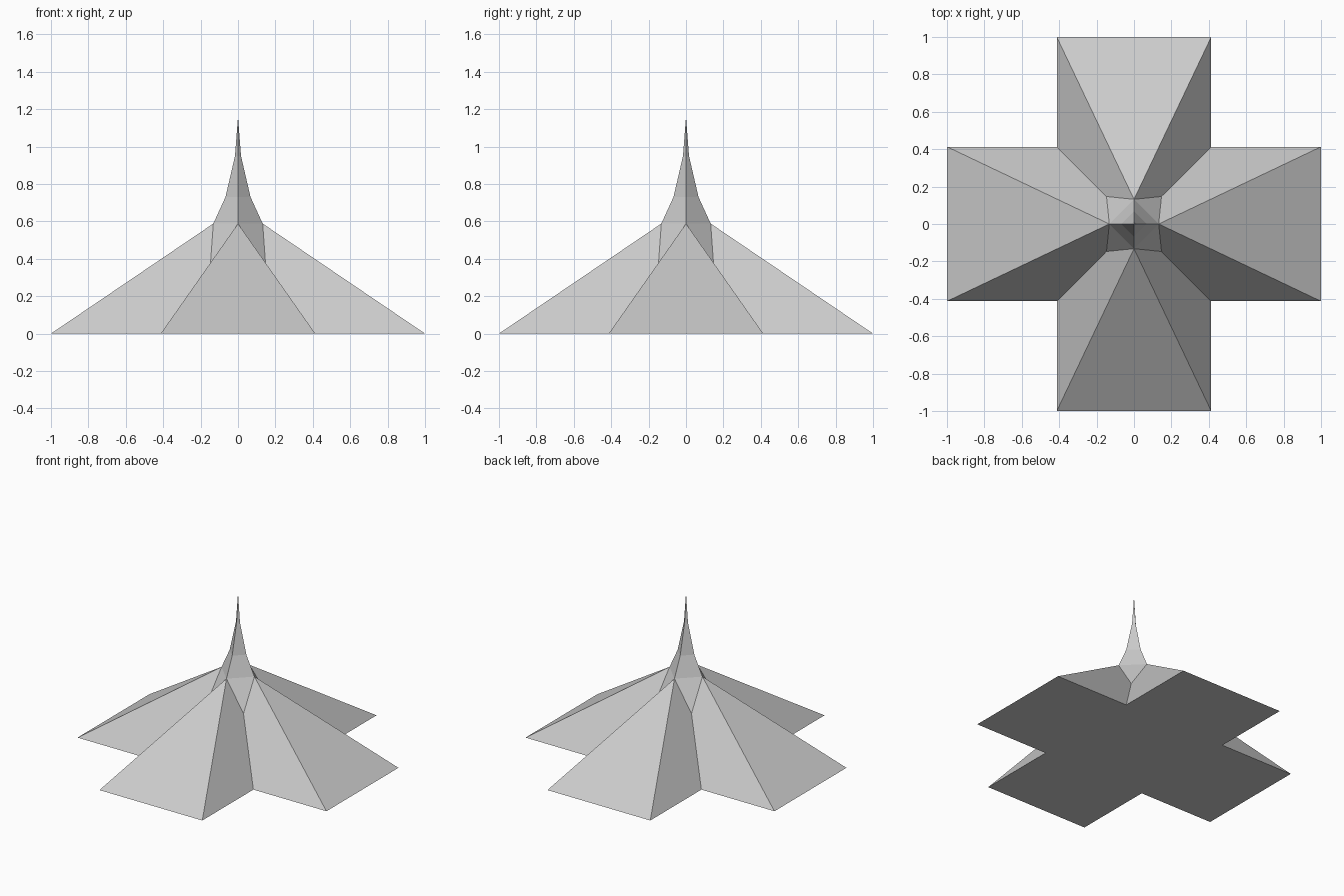
import bpy, bmesh
from math import pi
from mathutils import Matrix, Vector

if "Cube" in bpy.data.objects:
    bpy.data.objects.remove(bpy.data.objects["Cube"])

W = 0.413                      # half width of each roof arm
RIDGE_R, RIDGE_Z = 0.132, 0.588  # where each ridge meets the spire
V = 0.147                      # valley point
VALLEY_Z = RIDGE_Z * (W - V) / W


def quarter_turn_object(name, faces, extra=()):
    """Repeat the faces of one quarter four times around z and weld them."""
    bm = bmesh.new()
    for k in range(4):
        rot = Matrix.Rotation(k * pi / 2, 3, 'Z')
        for f in faces:
            bm.faces.new([bm.verts.new(rot @ Vector(p)) for p in f])
    for f in extra:
        bm.faces.new([bm.verts.new(p) for p in f])
    bmesh.ops.remove_doubles(bm, verts=bm.verts[:], dist=1e-4)
    bm.normal_update()
    me = bpy.data.meshes.new(name)
    bm.to_mesh(me)
    bm.free()
    ob = bpy.data.objects.new(name, me)
    bpy.context.collection.objects.link(ob)
    return ob


# Cross-shaped roof: hipped end plus two side slopes per arm, flat underside
ridge = (0, -RIDGE_R, RIDGE_Z)
end = [(-W, -1, 0), (W, -1, 0), ridge]
right = [(W, -1, 0), (W, -W, 0), (V, -V, VALLEY_Z), ridge]
left = [(-x, y, z) for x, y, z in reversed(right)]
arm_floor = [(-W, -1, 0), (-W, -W, 0), (W, -W, 0), (W, -1, 0)]
centre_floor = [(-W, -W, 0), (-W, W, 0), (W, W, 0), (W, -W, 0)]
quarter_turn_object("cross_roof", [end, right, left, arm_floor], [centre_floor])

# Four-sided tapering spire with points reaching down into the roof valleys
profile = [(RIDGE_R, RIDGE_Z), (0.067, 0.73), (0.016, 0.95)]
tip = (0, 0, 1.16)
spire = [[(V, -V, VALLEY_Z), (RIDGE_R, 0, RIDGE_Z), ridge]]
for (r0, z0), (r1, z1) in zip(profile, profile[1:]):
    spire.append([(0, -r0, z0), (r0, 0, z0), (r1, 0, z1), (0, -r1, z1)])
r, z = profile[-1]
spire.append([(0, -r, z), (r, 0, z), tip])
quarter_turn_object("spire", spire)
